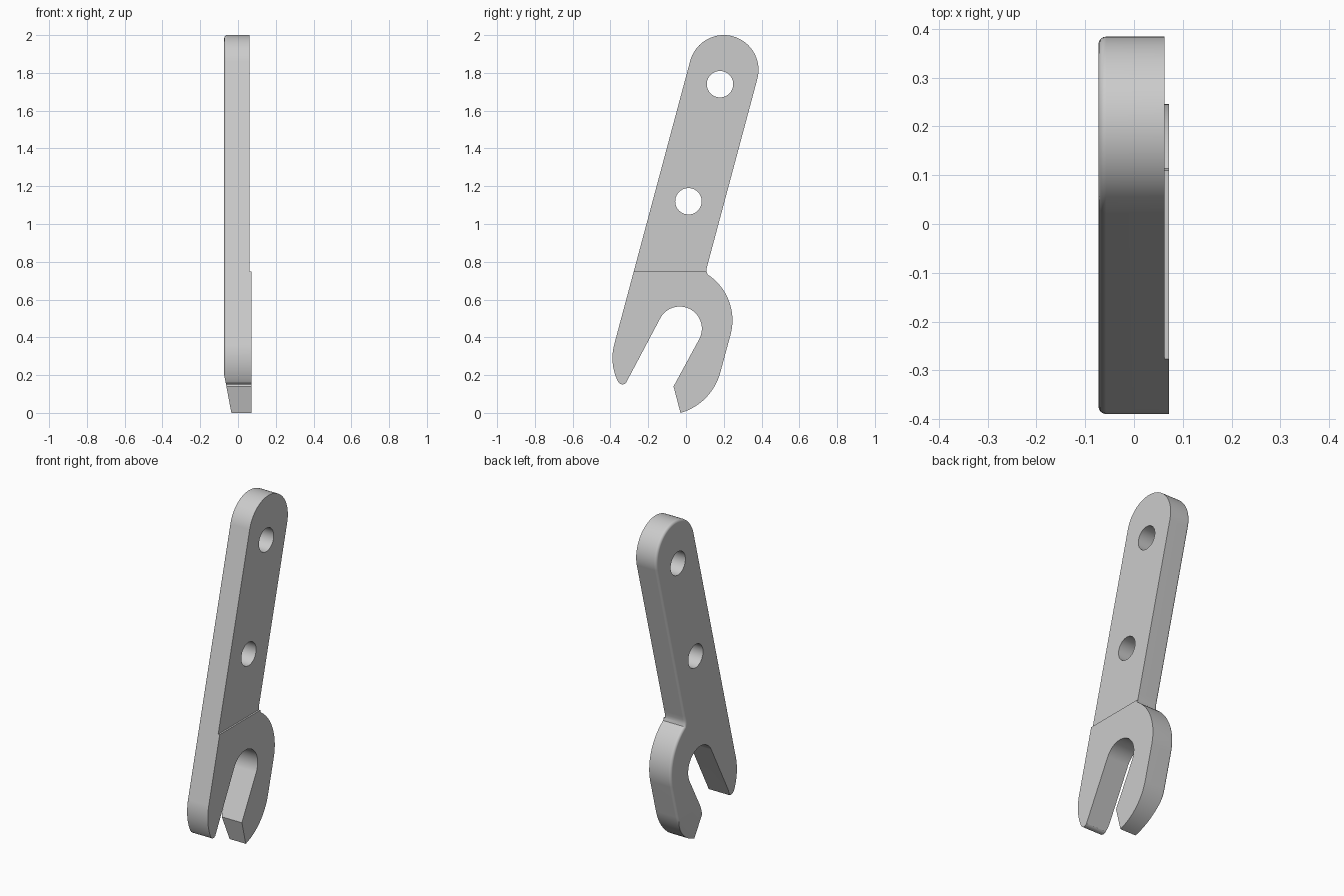
import bpy, bmesh
from math import radians, sin, cos
from mathutils import Vector

cube = bpy.data.objects.get("Cube")
if cube:
    bpy.data.objects.remove(cube, do_unlink=True)

BACK, FRONT = -0.073, 0.072     # thickness of the plate along x


def arc(cy, cz, r, start, end, steps):
    """Points on a circle, angles in degrees."""
    angles = [radians(start + (end - start) * i / steps) for i in range(steps + 1)]
    return [(cy + r * cos(a), cz + r * sin(a)) for a in angles]


def prism(name, profile, lo, hi, across="x", bevel=0.0):
    """Extrude a closed profile along x (profile in y, z) or along y (profile in x, z)."""
    def place(p, d):
        return Vector((d, p[0], p[1])) if across == "x" else Vector((p[0], d, p[1]))
    bm = bmesh.new()
    low = [bm.verts.new(place(p, lo)) for p in profile]
    high = [bm.verts.new(place(p, hi)) for p in profile]
    base = bm.faces.new(low)
    bm.faces.new(high)
    for i in range(len(low)):
        j = (i + 1) % len(low)
        bm.faces.new((low[i], low[j], high[j], high[i]))
    bmesh.ops.recalc_face_normals(bm, faces=bm.faces)
    if bevel:
        bmesh.ops.bevel(bm, geom=list(base.edges), offset=bevel, segments=4,
                        profile=0.5, affect='EDGES')
    mesh = bpy.data.meshes.new(name)
    bm.to_mesh(mesh)
    bm.free()
    obj = bpy.data.objects.new(name, mesh)
    bpy.context.collection.objects.link(obj)
    return obj


# Outer outline: jaw tip, head, neck, rounded handle end, long straight side, thin tip
outline = arc(-0.113, 0.293, 0.305, -74, -15, 14)
outline += arc(-0.044, 0.49, 0.29, -15, 57, 18)
outline += [(0.109, 0.75), (0.11, 0.77), (0.117, 0.795)]
outline += arc(0.2, 1.816, 0.184, -15, 165, 36)
outline += arc(-0.1095, 0.2905, 0.28, 165, 206.6, 10)
outline += arc(-0.336, 0.176, 0.025, 210, 332, 8)
wrench = prism("wrench_plate", outline, BACK, FRONT, bevel=0.016)

# Open slot between the jaws
slot = arc(-0.033, 0.446, 0.117, -28, 152, 28)
slot += [(-0.315, 0.164), (-0.314, -0.1), (-0.003, -0.1), (-0.066, 0.14)]
cutters = [prism("slot_cutter", slot, -0.2, 0.2)]

# Thinner handle above the head
cutters.append(prism("step_cutter", [(-1, 0.749), (1, 0.749), (1, 2.2), (-1, 2.2)],
                     0.062, 0.2))

# Tapered back face on the jaw tips
cutters.append(prism("taper_cutter", [(BACK, 0.2), (-0.016, -0.1), (-0.2, -0.1), (-0.2, 0.2)],
                     -1, 1, across="y"))

# Two round holes through the handle
for y, z in ((0.18, 1.74), (0.013, 1.12)):
    cutters.append(prism("hole_cutter", arc(y, z, 0.07, 0, 352.5, 47), -0.2, 0.2))

bpy.ops.object.select_all(action='DESELECT')
bpy.context.view_layer.objects.active = wrench
wrench.select_set(True)
for cutter in cutters:
    cutter.hide_render = True
    mod = wrench.modifiers.new("cut", 'BOOLEAN')
    mod.operation = 'DIFFERENCE'
    mod.solver = 'EXACT'
    mod.object = cutter
    bpy.ops.object.modifier_apply(modifier=mod.name)
    bpy.data.objects.remove(cutter, do_unlink=True)

# Smooth rounded walls, crisp edges, flat faces kept flat
bpy.ops.object.shade_smooth_by_angle(angle=radians(30))
normals = wrench.modifiers.new("face_normals", 'WEIGHTED_NORMAL')
normals.keep_sharp = True

# Plain grey metal
grey = bpy.data.materials.new("plain_grey")
grey.use_nodes = True
colour = (0.6, 0.6, 0.6, 1)
grey.diffuse_color = colour
grey.node_tree.nodes["Principled BSDF"].inputs["Base Color"].default_value = colour
wrench.data.materials.clear()
wrench.data.materials.append(grey)
